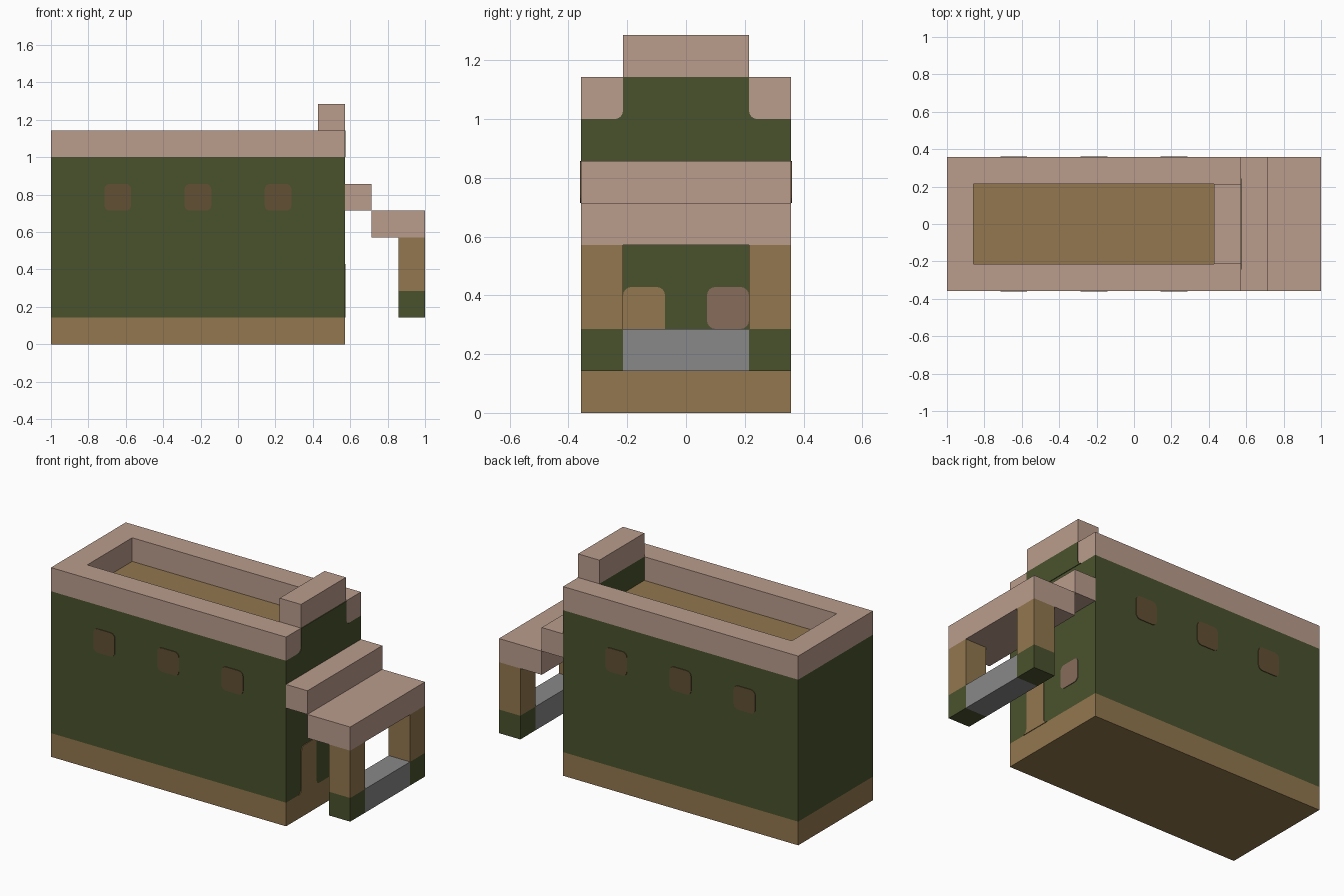
import bpy, bmesh
from math import cos, sin, radians
from mathutils import Vector

U = 1 / 7          # modelling unit: one block
PLATE = 0.004      # thickness of painted plates
R = 0.2            # corner rounding of painted shapes, in blocks

cube = bpy.data.objects.get("Cube")
if cube:
    bpy.data.objects.remove(cube, do_unlink=True)


def material(name, rgb):
    lin = [((c / 255 + 0.055) / 1.055) ** 2.4 for c in rgb] + [1]
    m = bpy.data.materials.new(name)
    m.use_nodes = True
    m.diffuse_color = lin
    m.node_tree.nodes["Principled BSDF"].inputs["Base Color"].default_value = lin
    return m


PINK = material("dusty pink", (186, 156, 140))
GREEN = material("olive green", (74, 82, 45))
TAN = material("tan", (146, 119, 78))
GREY = material("grey", (136, 136, 136))
BROWN = material("dark brown", (98, 80, 52))
ROSE = material("rose brown", (134, 108, 91))


def prism(name, points, offset, *mats):
    """Extrude a closed loop of 3D points (in metres) along an offset."""
    bm = bmesh.new()
    face = bm.faces.new([bm.verts.new(p) for p in points])
    ext = bmesh.ops.extrude_face_region(bm, geom=[face], use_keep_orig=True)
    moved = [v for v in ext["geom"] if isinstance(v, bmesh.types.BMVert)]
    bmesh.ops.translate(bm, verts=moved, vec=offset)
    bmesh.ops.recalc_face_normals(bm, faces=bm.faces)
    # a second material goes on the upward faces
    if len(mats) > 1:
        for f in bm.faces:
            f.material_index = int(f.normal.z > 0.9)
    mesh = bpy.data.meshes.new(name)
    bm.to_mesh(mesh)
    bm.free()
    for m in mats:
        mesh.materials.append(m)
    obj = bpy.data.objects.new(name, mesh)
    bpy.context.collection.objects.link(obj)
    return obj


def slab(name, plan, z, *mats):
    pts = [Vector((x, y, z[0])) * U for x, y in plan]
    return prism(name, pts, Vector((0, 0, z[1] - z[0])) * U, *mats)


def box(name, x, y, z, *mats):
    plan = [(x[0], y[0]), (x[1], y[0]), (x[1], y[1]), (x[0], y[1])]
    return slab(name, plan, z, *mats)


def arc(cx, cy, start, end, n=4):
    return [(cx + R * cos(a), cy + R * sin(a))
            for a in (radians(start + (end - start) * i / n) for i in range(n + 1))]


def outline(w, h, round_top=True, flared=False):
    """Painted shape standing on v = 0, with rounded or flared bottom corners."""
    s = w / 2
    if flared:
        left, right = arc(-s - R, R, -90, 0), arc(s + R, R, 180, 270)
    else:
        left, right = arc(R - s, R, 270, 180), arc(s - R, R, 0, -90)
    top = [(-s, h), (s, h)]
    if round_top:
        top = arc(R - s, h - R, 180, 90) + arc(s - R, h - R, 90, 0)
    return left + top + right


def end_plate(name, shape, y, z, mat):
    pts = [Vector((4, y + u, z + v)) * U for u, v in shape]
    return prism(name, pts, Vector((PLATE, 0, 0)), mat)


def side_plate(name, shape, x, z, side, mat):
    pts = [Vector((x + u, side * 2.5, z + v)) * U for u, v in shape]
    return prism(name, pts, Vector((0, side * PLATE, 0)), mat)


FULL, MID = (-2.5, 2.5), (-1.5, 1.5)

# Main building: plinth, walls with a tan roof deck, parapet and crest
box("plinth", (-7, 4), FULL, (0, 1), TAN)
box("walls", (-7, 4), FULL, (1, 7), GREEN, TAN)
parapet = [(4, -2.5), (-7, -2.5), (-7, 2.5), (4, 2.5),
           (4, 1.5), (-6, 1.5), (-6, -1.5), (4, -1.5)]
slab("parapet", parapet, (7, 8), PINK)
box("crest_wall", (3, 4), MID, (7, 8), GREEN)
box("crest_cap", (3, 4), MID, (8, 9), PINK)
end_plate("crest_paint", outline(3, 1, round_top=False, flared=True), 0, 7, GREEN)

# Windows on both long sides
for side, label in ((-1, "front"), (1, "back")):
    for i, x in enumerate((-4.5, -1.5, 1.5)):
        side_plate(f"{label}_window_{i + 1}", outline(1, 1), x, 5, side, BROWN)

# Door and window on the porch end
end_plate("door", outline(1, 2, flared=True), -1, 1, TAN)
end_plate("end_window", outline(1, 1), 1, 2, ROSE)

# Stepped porch roof
box("porch_upper_step", (4, 5), FULL, (5, 6), PINK)
box("porch_roof", (5, 7), FULL, (4, 5), PINK)

# Porch posts on green feet, joined by a rail
for side, label in ((-1, "front"), (1, "back")):
    y = sorted((side * 1.5, side * 2.5))
    box(f"{label}_post", (6, 7), y, (2, 4), TAN)
    box(f"{label}_post_foot", (6, 7), y, (1, 2), GREEN)
box("porch_rail", (6, 7), MID, (1, 2), GREY)
